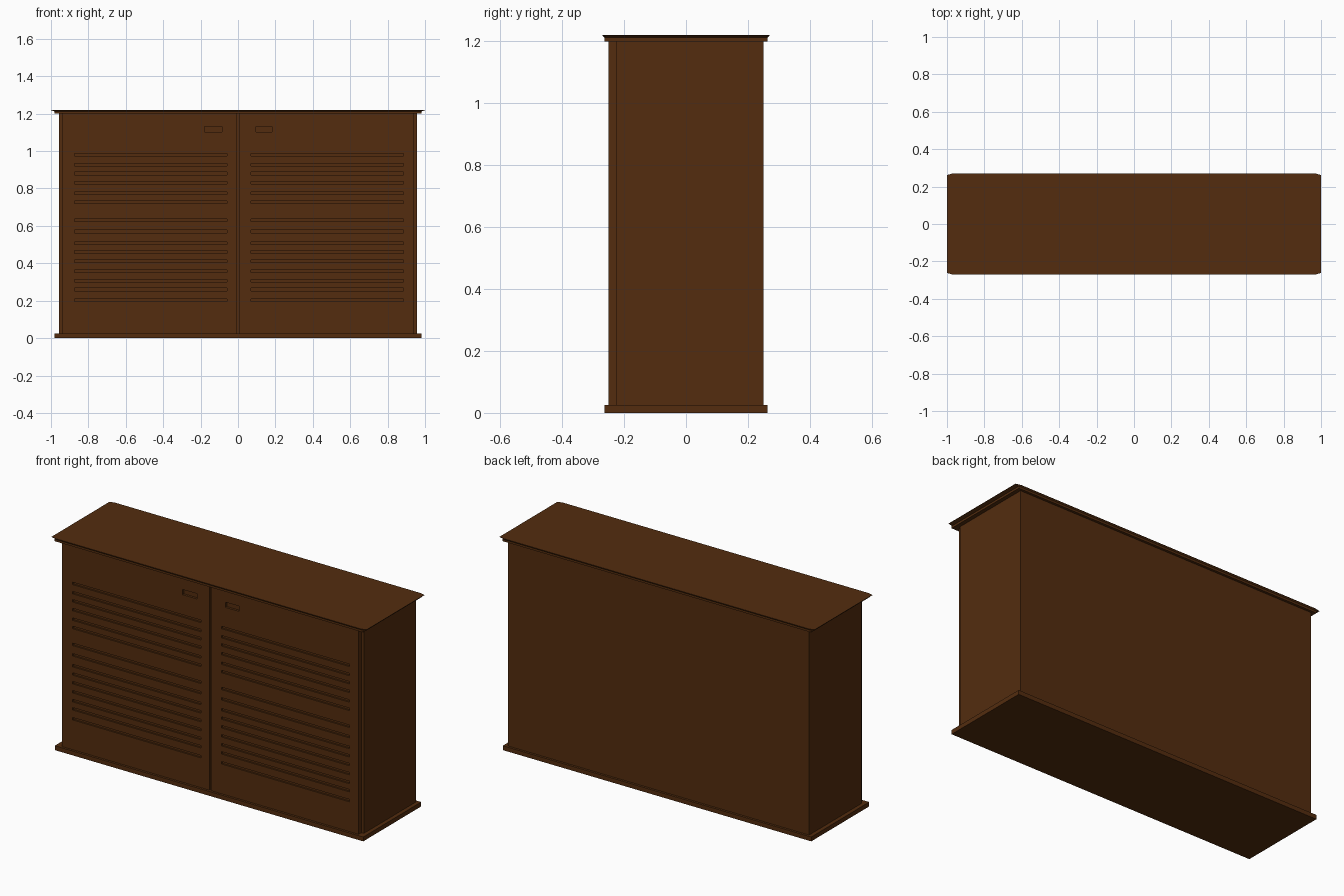
import bpy, bmesh

if "Cube" in bpy.data.objects:
    bpy.data.objects.remove(bpy.data.objects["Cube"])

wood = bpy.data.materials.new("dark_brown_wood")
wood.diffuse_color = (0.087, 0.0255, 0.0045, 1)
wood.use_nodes = True
wood.node_tree.nodes["Principled BSDF"].inputs["Base Color"].default_value = wood.diffuse_color


def add_object(name, bm):
    bmesh.ops.recalc_face_normals(bm, faces=bm.faces)
    me = bpy.data.meshes.new(name)
    bm.to_mesh(me)
    bm.free()
    me.materials.append(wood)
    ob = bpy.data.objects.new(name, me)
    bpy.context.collection.objects.link(ob)
    return ob


def boxes(name, specs):
    """One object from boxes given as (x0, x1, y0, y1, z0, z1)."""
    bm = bmesh.new()
    for x0, x1, y0, y1, z0, z1 in specs:
        vs = bmesh.ops.create_cube(bm, size=1)["verts"]
        for v in vs:
            v.co = (x0 if v.co.x < 0 else x1,
                    y0 if v.co.y < 0 else y1,
                    z0 if v.co.z < 0 else z1)
    return add_object(name, bm)


def loft(name, rings):
    """Closed solid through matching rings of points."""
    bm = bmesh.new()
    loops = [[bm.verts.new(p) for p in r] for r in rings]
    n = len(loops[0])
    for a, b in zip(loops, loops[1:]):
        for i in range(n):
            j = (i + 1) % n
            bm.faces.new((a[i], a[j], b[j], b[i]))
    bm.faces.new(loops[0][::-1])
    bm.faces.new(loops[-1])
    return add_object(name, bm)


def ring(hx, hy, cx, cy, z):
    """Rectangle with clipped corners."""
    return [(-hx, -hy + cy, z), (-hx + cx, -hy, z), (hx - cx, -hy, z), (hx, -hy + cy, z),
            (hx, hy - cy, z), (hx - cx, hy, z), (-hx + cx, hy, z), (-hx, hy - cy, z)]


# Carcass panels
BOT, TOP = 0.025, 1.2
boxes("base_board", [(-0.98, 0.98, -0.263, 0.263, 0, BOT)])
for side, s in (("left", -1), ("right", 1)):
    a, b = sorted((s * 0.957, s * 0.925))
    boxes(side + "_side_panel", [(a, b, -0.225, 0.25, BOT, TOP)])
boxes("back_panel", [(-0.925, 0.925, 0.225, 0.25, BOT, TOP)])
boxes("centre_divider", [(-0.02, 0.02, -0.225, 0.225, BOT, TOP)])

# Top board with a thin flared lip
boxes("top_board", [(-0.98, 0.98, -0.264, 0.264, TOP, 1.212)])
loft("top_lip", [ring(0.98, 0.264, 0.02, 0.004, 1.212),
                 ring(1.0, 0.27, 0.03, 0.008, 1.218),
                 ring(1.0, 0.27, 0.03, 0.008, 1.22)])

# Doors with louvre grooves and a recessed finger pull
SLOTS = (0.98, 0.927, 0.88, 0.83, 0.775, 0.727, 0.63, 0.57,
         0.508, 0.46, 0.41, 0.358, 0.307, 0.26, 0.203)
DOORS = (("left_door", -0.942, -0.005, -0.875, -0.06, -0.178, -0.085),
         ("right_door", 0.005, 0.942, 0.07, 0.885, 0.095, 0.182))
for name, x0, x1, sx0, sx1, hx0, hx1 in DOORS:
    door = boxes(name, [(x0, x1, -0.25, -0.225, BOT, TOP)])
    cuts = [(sx0, sx1, -0.27, -0.24, z - 0.007, z + 0.007) for z in SLOTS]
    cuts.append((hx0, hx1, -0.27, -0.237, 1.102, 1.132))
    cutter = boxes(name + "_cutter", cuts)
    cutter.hide_render = True
    mod = door.modifiers.new("grooves", 'BOOLEAN')
    mod.operation = 'DIFFERENCE'
    mod.solver = 'EXACT'
    mod.object = cutter
    bpy.context.view_layer.objects.active = door
    bpy.ops.object.modifier_apply(modifier=mod.name)
    bpy.data.objects.remove(cutter)
